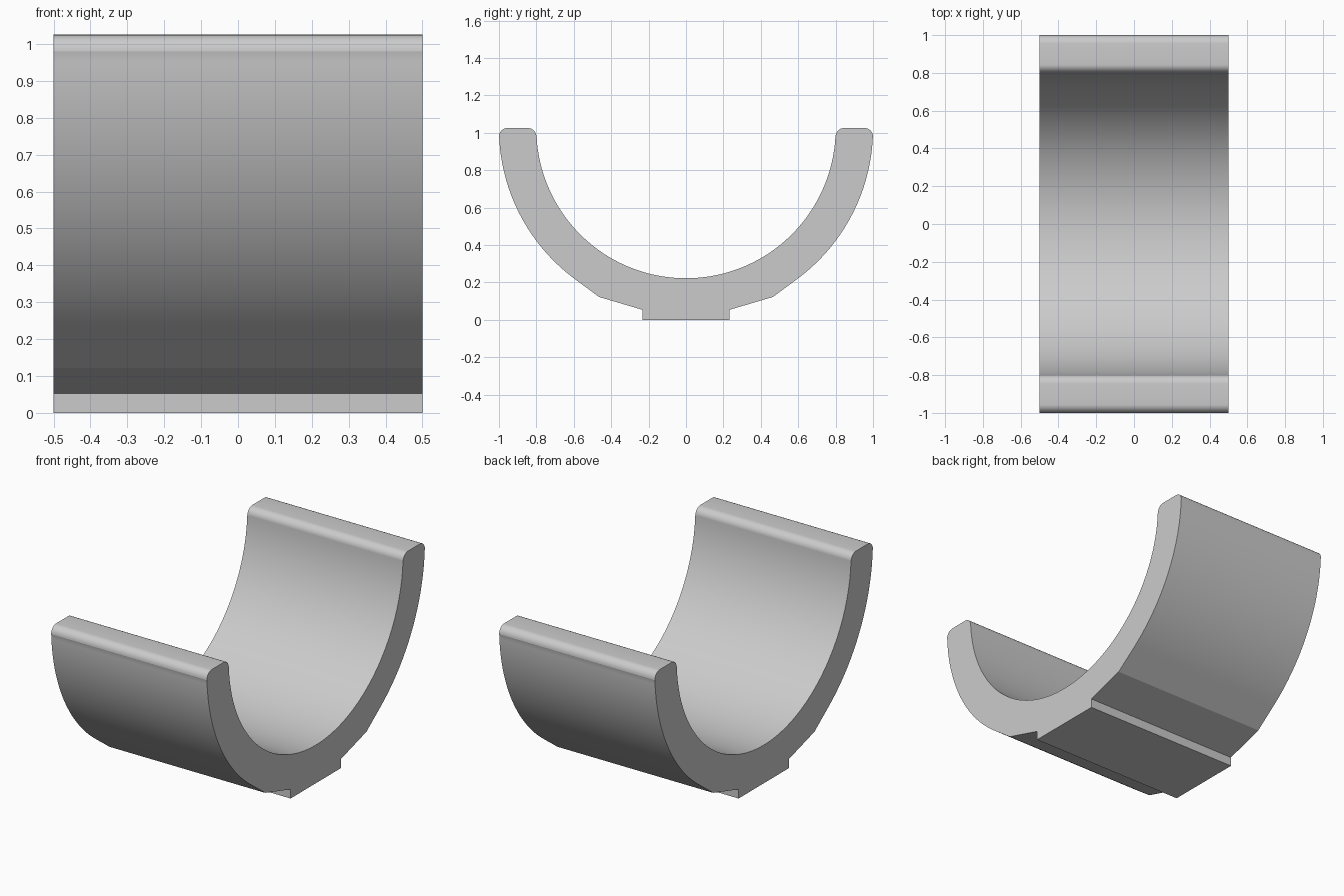
import bpy, bmesh, math

if "Cube" in bpy.data.objects:
    bpy.data.objects.remove(bpy.data.objects["Cube"])

CZ, R_OUT, R_IN, TOP, FIL, HALF = 1.022, 1.0, 0.8, 1.025, 0.045, 0.5


def arc(cy, cz, r, a0, a1, n):
    """Points on an arc in the y-z plane, angles in degrees."""
    return [(cy + r * math.cos(math.radians(a0 + (a1 - a0) * i / n)),
             cz + r * math.sin(math.radians(a0 + (a1 - a0) * i / n))) for i in range(n + 1)]


# Right half of the section: foot, chamfered flank, outer arc, rounded lip, inner arc
half = [(0.232, 0.0), (0.232, 0.053), (0.465, 0.122)]
half += arc(0, CZ, R_OUT, -53.2, -2.6, 36)
half += arc(R_OUT - FIL, TOP - FIL, FIL, 0, 90, 8)
half += arc(R_IN + FIL, TOP - FIL, FIL, 90, 180, 8)
half += arc(0, CZ, R_IN, -2.6, -90, 48)
profile = half + [(-y, z) for y, z in reversed(half[:-1])]

# Extrude the section along x
bm = bmesh.new()
end = bm.faces.new([bm.verts.new((-HALF, y, z)) for y, z in profile])
ext = bmesh.ops.extrude_face_region(bm, geom=[end])
bmesh.ops.translate(bm, vec=(2 * HALF, 0, 0),
                    verts=[v for v in ext["geom"] if isinstance(v, bmesh.types.BMVert)])
bmesh.ops.recalc_face_normals(bm, faces=bm.faces)
mesh = bpy.data.meshes.new("half_pipe_cradle")
bm.to_mesh(mesh)
bm.free()

cradle = bpy.data.objects.new("half_pipe_cradle", mesh)
bpy.context.collection.objects.link(cradle)
grey = bpy.data.materials.new("light_grey")
grey.diffuse_color = (0.6, 0.6, 0.6, 1)
grey.use_nodes = True
grey.node_tree.nodes["Principled BSDF"].inputs["Base Color"].default_value = grey.diffuse_color
mesh.materials.append(grey)

# Smooth curves, sharp section edges
bpy.context.view_layer.objects.active = cradle
cradle.select_set(True)
bpy.ops.object.shade_smooth_by_angle(angle=math.radians(15))
